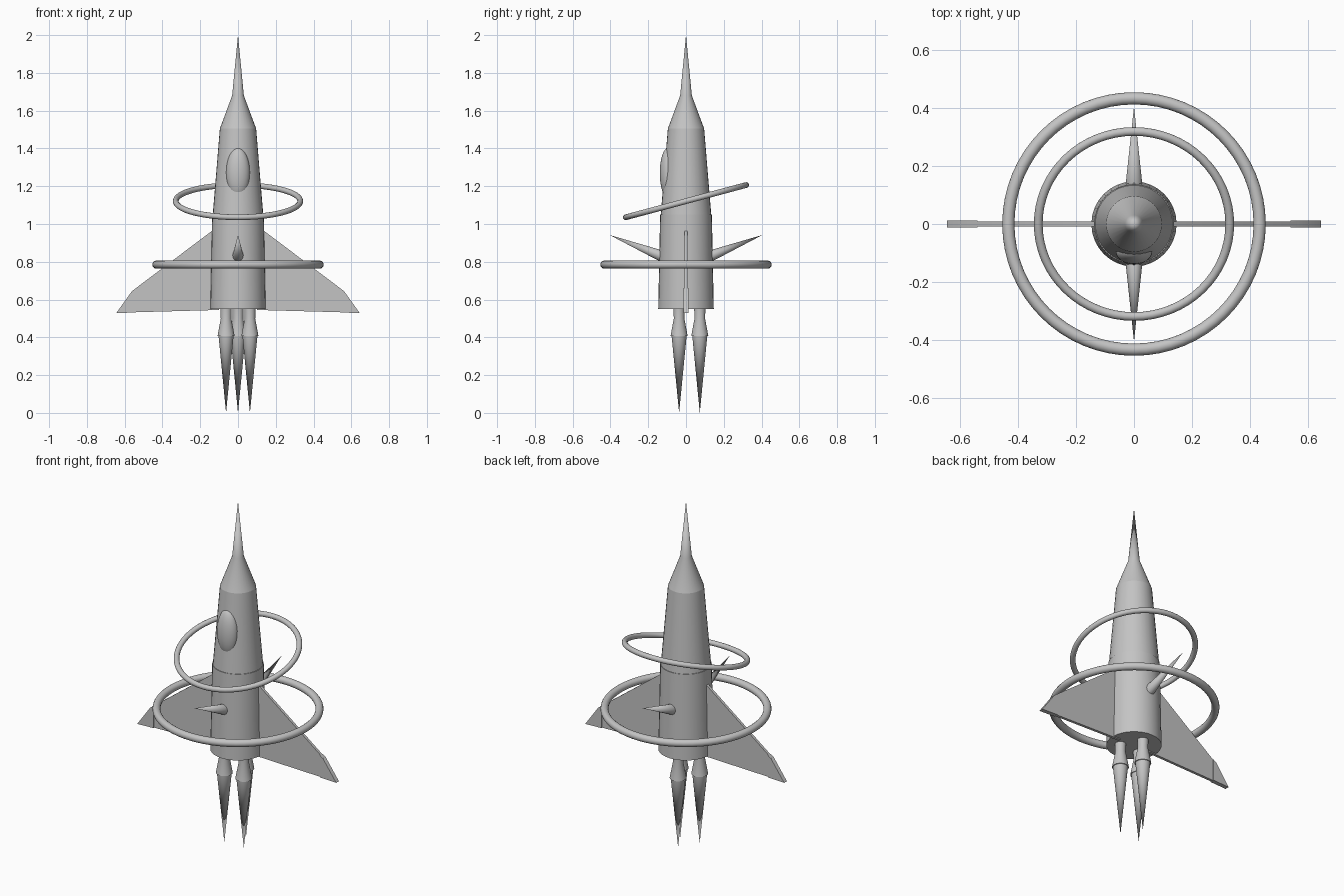
import bpy, bmesh, math
from mathutils import Matrix, Vector

if "Cube" in bpy.data.objects:
    bpy.data.objects.remove(bpy.data.objects["Cube"])

grey = bpy.data.materials.new("hull_grey")
grey.diffuse_color = (0.55, 0.55, 0.55, 1)
grey.use_nodes = True
grey.node_tree.nodes["Principled BSDF"].inputs["Base Color"].default_value = grey.diffuse_color


def finish(name, bm, matrix=Matrix.Identity(4)):
    """Turn a bmesh into an object, smooth except on sharp edges."""
    bmesh.ops.recalc_face_normals(bm, faces=bm.faces)
    for f in bm.faces:
        f.smooth = True
    for e in bm.edges:
        e.smooth = e.is_manifold and e.calc_face_angle(0) < math.radians(35)
    me = bpy.data.meshes.new(name)
    bm.to_mesh(me)
    bm.free()
    me.transform(matrix)
    me.materials.append(grey)
    ob = bpy.data.objects.new(name, me)
    bpy.context.collection.objects.link(ob)
    return ob


def lathe(name, profile, sides=32, matrix=Matrix.Identity(4)):
    """Closed solid of revolution from (radius, z) points, bottom to top."""
    bm = bmesh.new()
    rings = []
    for r, z in profile:
        if r == 0:
            rings.append([bm.verts.new((0, 0, z))])
        else:
            rings.append([bm.verts.new((r * math.cos(a), r * math.sin(a), z))
                          for a in (2 * math.pi * i / sides for i in range(sides))])
    for lo, hi in zip(rings, rings[1:]):
        for i in range(sides):
            j = (i + 1) % sides
            vs = [lo[i % len(lo)], lo[j % len(lo)], hi[j % len(hi)], hi[i % len(hi)]]
            bm.faces.new(list(dict.fromkeys(vs)))
    for ring in (rings[0], rings[-1]):
        if len(ring) > 1:
            bm.faces.new(ring)
    return finish(name, bm, matrix)


def plate(name, outline, half):
    """Flat plate from an (x, z) outline, thick along y."""
    bm = bmesh.new()
    face = bm.faces.new([bm.verts.new((x, -half, z)) for x, z in outline])
    ext = bmesh.ops.extrude_face_region(bm, geom=[face])["geom"]
    bmesh.ops.translate(bm, vec=(0, 2 * half, 0),
                        verts=[v for v in ext if isinstance(v, bmesh.types.BMVert)])
    return finish(name, bm)


def ring(name, major, minor, z, tilt=0):
    bm = bmesh.new()
    n, m = 64, 16
    grid = [[bm.verts.new(((major + minor * math.cos(b)) * math.cos(a),
                           (major + minor * math.cos(b)) * math.sin(a),
                           minor * math.sin(b)))
             for b in (2 * math.pi * k / m for k in range(m))]
            for a in (2 * math.pi * i / n for i in range(n))]
    for i in range(n):
        for k in range(m):
            i2, k2 = (i + 1) % n, (k + 1) % m
            bm.faces.new((grid[i][k], grid[i2][k], grid[i2][k2], grid[i][k2]))
    return finish(name, bm, Matrix.Translation((0, 0, z)) @ Matrix.Rotation(math.radians(tilt), 4, 'X'))


# Fuselage and nose
lathe("lower_body", [(0.147, 0.55), (0.137, 1.05)])
lathe("upper_body", [(0.134, 1.045), (0.096, 1.505)])
lathe("nose", [(0.096, 1.505), (0.031, 1.68), (0, 2.0)])

# Cockpit canopy on the front
bm = bmesh.new()
bmesh.ops.create_uvsphere(bm, u_segments=32, v_segments=16, radius=1)
finish("canopy", bm, Matrix.Translation((0, -0.094, 1.27)) @ Matrix.Diagonal((0.063, 0.045, 0.134, 1)))

# Rings around the body
ring("large_ring", 0.433, 0.021, 0.785)
ring("tilted_ring", 0.33, 0.015, 1.121, 15)

# Side wings with thicker tips
for side, s in (("left", -1), ("right", 1)):
    plate(side + "_wing", [(s * x, z) for x, z in
          ((0.10, 0.545), (0.10, 0.99), (0.132, 0.968), (0.561, 0.645), (0.643, 0.53))], 0.008)
    plate(side + "_wing_tip", [(s * x, z) for x, z in
          ((0.54, 0.532), (0.54, 0.66), (0.561, 0.645), (0.645, 0.528))], 0.0125)

# Front and back spikes
for side, s in (("front", -1), ("back", 1)):
    base, tip = Vector((0, s * 0.125, 0.829)), Vector((0, s * 0.405, 0.942))
    axis = tip - base
    rot = axis.to_track_quat('Z', 'Y').to_matrix().to_4x4()
    lathe(side + "_spike", [(0.03, 0), (0, axis.length)], 16, Matrix.Translation(base) @ rot)

# Three engines with exhaust cones
for i, angle in enumerate((90, 210, 330), 1):
    a = math.radians(angle)
    place = Matrix.Translation((0.073 * math.cos(a), 0.073 * math.sin(a), 0))
    lathe(f"nozzle_{i}", [(0.045, 0.408), (0.028, 0.5), (0.03, 0.56)], 24, place)
    lathe(f"exhaust_{i}", [(0, 0), (0.04, 0.41)], 24, place)
